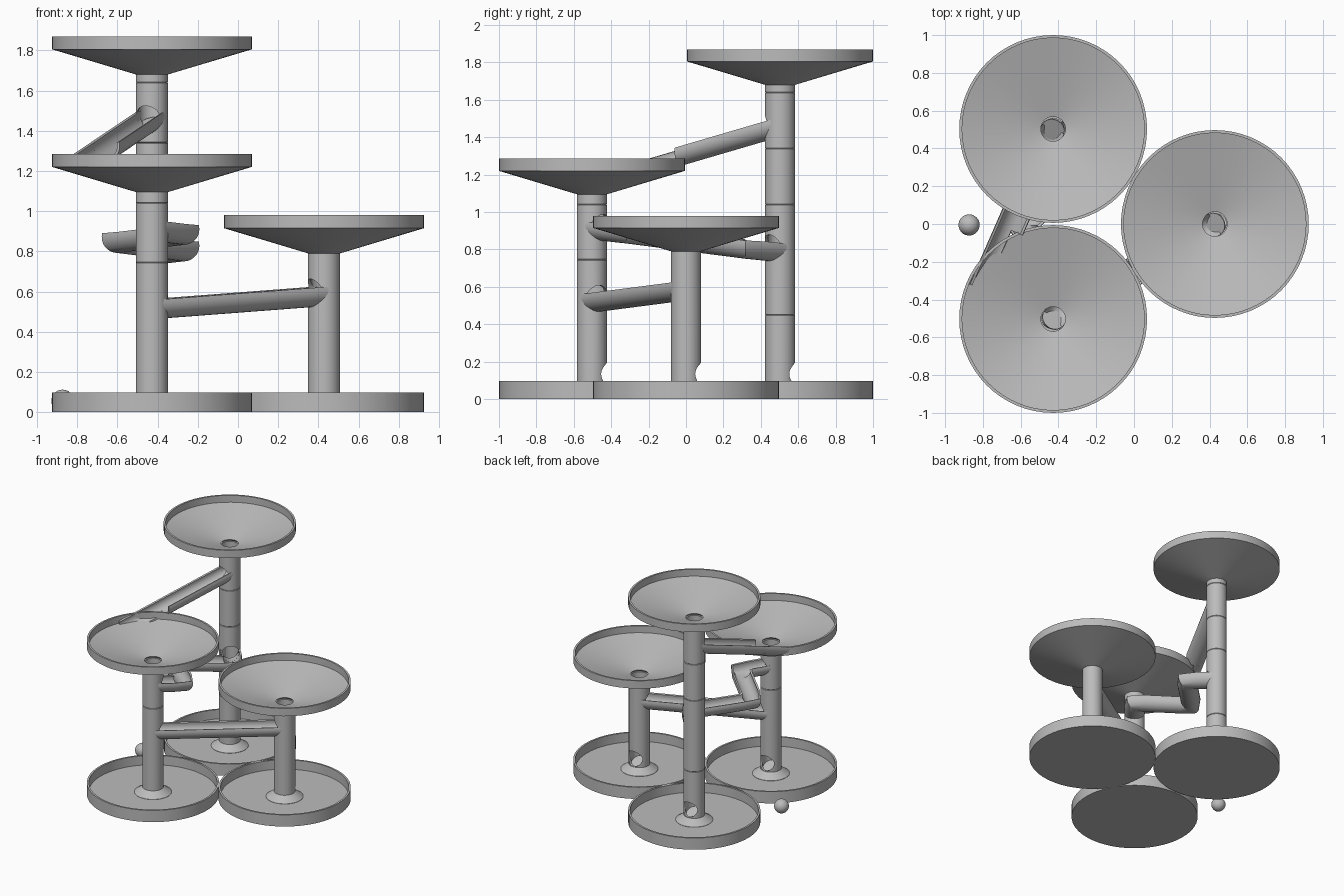
import bpy, bmesh, math
from mathutils import Vector

cube = bpy.data.objects.get("Cube")
if cube:
    bpy.data.objects.remove(cube, do_unlink=True)

grey = bpy.data.materials.new("plain grey")
grey.use_nodes = True
grey.diffuse_color = (0.5, 0.5, 0.5, 1)
grey.node_tree.nodes["Principled BSDF"].inputs["Base Color"].default_value = (0.5, 0.5, 0.5, 1)

R = 0.497          # tray radius
PIPE, BORE = 0.08, 0.065
UP = Vector((0, 0, 1))


def make(name, bm, location=(0, 0, 0)):
    bmesh.ops.recalc_face_normals(bm, faces=bm.faces)
    mesh = bpy.data.meshes.new(name)
    bm.to_mesh(mesh)
    bm.free()
    mesh.materials.append(grey)
    obj = bpy.data.objects.new(name, mesh)
    obj.location = location
    bpy.context.collection.objects.link(obj)
    return obj


def activate(obj):
    bpy.ops.object.select_all(action='DESELECT')
    obj.select_set(True)
    bpy.context.view_layer.objects.active = obj


def smooth(obj):
    activate(obj)
    bpy.ops.object.shade_smooth_by_angle(angle=math.radians(30))


def lathe(name, profile, location, closed=True, steps=64):
    bm = bmesh.new()
    verts = [bm.verts.new((r, 0, z)) for r, z in profile]
    pairs = list(zip(verts, verts[1:]))
    if closed:
        pairs.append((verts[-1], verts[0]))
    edges = [bm.edges.new(p) for p in pairs]
    bmesh.ops.spin(bm, geom=verts + edges, cent=(0, 0, 0), axis=UP,
                   angle=math.tau, steps=steps)
    bmesh.ops.remove_doubles(bm, verts=bm.verts, dist=0.0002)
    return make(name, bm, location)


def cylinder(name, start, direction, radius, length):
    """Solid cylinder that begins at start and runs along direction."""
    bm = bmesh.new()
    bmesh.ops.create_cone(bm, cap_ends=True, segments=32, radius1=radius,
                          radius2=radius, depth=length)
    obj = make(name, bm)
    d = Vector(direction).normalized()
    obj.rotation_mode = 'QUATERNION'
    obj.rotation_quaternion = d.to_track_quat('Z', 'Y')
    obj.location = Vector(start) + d * length / 2
    return obj


def drill(obj, start, direction):
    """Round side opening through one wall of a hollow column."""
    cutter = cylinder("cutter", start, direction, BORE - 0.002, 0.2)
    cutter.hide_render = True
    mod = obj.modifiers.new("opening", 'BOOLEAN')
    mod.operation, mod.solver, mod.object = 'DIFFERENCE', 'EXACT', cutter
    activate(obj)
    bpy.ops.object.modifier_apply(modifier=mod.name)
    bpy.data.objects.remove(cutter, do_unlink=True)


def chute(name, path, a0=-195, a1=15, floor=None):
    """Open-topped gutter swept along a path, with chamfered corners."""
    pts = [Vector(p) for p in path]
    n = 16
    arc = [math.radians(a0 + (a1 - a0) * i / n) for i in range(n + 1)]
    section = [(0.078 * math.cos(a), 0.078 * math.sin(a)) for a in arc]
    section += [(0.064 * math.cos(a), 0.064 * math.sin(a)) for a in reversed(arc)]

    def side_of(a, b):
        return (b - a).cross(UP).normalized()

    frames = []
    for i, p in enumerate(pts):
        if i == 0:
            frames.append((p, side_of(p, pts[1]), 0))
        elif i == len(pts) - 1:
            frames.append((p, side_of(pts[-2], p), 0))
        else:
            s0, s1 = side_of(pts[i - 1], p), side_of(p, pts[i + 1])
            d0, d1 = (p - pts[i - 1]).normalized(), (pts[i + 1] - p).normalized()
            inner = 1 if s0.dot(d1) > 0 else -1
            frames.append((p - d0 * 0.085, s0, 0))
            frames.append((p, (s0 + s1).normalized(), inner))
            frames.append((p + d1 * 0.085, s1, 0))
    bm = bmesh.new()
    rings = []
    for p, s, inner in frames:
        ring = []
        for u, v in section:
            k = 1.4 if u * inner > 0 else 1.0
            ring.append(bm.verts.new(p + s * u * k + UP * v))
        rings.append(ring)
    m = len(section)
    for a, b in zip(rings, rings[1:]):
        for j in range(m):
            bm.faces.new((a[j], a[(j + 1) % m], b[(j + 1) % m], b[j]))
    for ring in (rings[0], rings[-1]):
        for j in range(n):
            bm.faces.new((ring[j], ring[j + 1], ring[m - 2 - j], ring[m - 1 - j]))
    if floor is not None:
        bmesh.ops.bisect_plane(bm, geom=bm.verts[:] + bm.edges[:] + bm.faces[:],
                               plane_co=(0, 0, floor), plane_no=UP, clear_inner=True)
    smooth(make(name, bm))


def deflector(name, centre, direction):
    """Slanted disc inside a column that turns the ball outwards."""
    d = Vector(direction)
    d.z = 0
    smooth(cylinder(name, centre, d.normalized() * 0.6 + UP, 0.062, 0.008))


# Gutter paths between the three towers
A, B, C = Vector((-0.428, 0.503, 0)), Vector((-0.428, -0.503, 0)), Vector((0.428, 0, 0))
upper = [A + UP * 1.48, Vector((-0.66, -0.03, 1.324)), Vector((-0.80, -0.35, 1.23))]
zigzag = [B + UP * 0.93, Vector((-0.27, -0.32, 0.91)), Vector((-0.60, -0.01, 0.87)),
          Vector((-0.27, 0.32, 0.828)), A + UP * 0.81]
lower = [C + UP * 0.605, B + UP * 0.54]

# Tower: name, position, top height, seam heights, openings (point, next point)
towers = [
    ("tall", A, 1.87, (0.45, 1.04, 1.34, 1.64), [upper[:2], zigzag[:-3:-1]]),
    ("middle", B, 1.285, (0.745, 1.04), [zigzag[:2], lower[::-1]]),
    ("short", C, 0.98, (), [lower]),
]
for name, pos, top, seams, openings in towers:
    # Base tray with raised rim
    smooth(lathe(name + "_base_tray", [(0, 0), (R, 0), (R, 0.097), (R - 0.015, 0.097),
                                       (R - 0.015, 0.02), (0, 0.02)], pos, closed=False))
    # Funnel
    neck, brim = top - 0.19, top - 0.065
    smooth(lathe(name + "_funnel", [(PIPE, neck), (R, brim), (R, top), (R - 0.015, top),
                                    (R - 0.015, brim + 0.008), (BORE, neck + 0.018)], pos))
    # Hollow column with flared foot and fine seams
    profile = [(BORE, 0.01), (0.14, 0.01), (0.14, 0.022), (PIPE, 0.065)]
    for z in seams:
        profile += [(PIPE, z - 0.003), (PIPE - 0.003, z), (PIPE, z + 0.003)]
    profile += [(PIPE, neck + 0.003), (BORE, neck + 0.003)]
    column = lathe(name + "_column", profile, pos, steps=48)
    for start, nxt in openings:
        drill(column, start, nxt - start)
    drill(column, pos + UP * 0.14, (0, 1, -0.12))
    smooth(column)
    deflector(name + "_foot_ramp", pos + UP * 0.07, (0, 1, 0))

# Gutters; the upper one opens sideways over the middle funnel
chute("upper_chute", upper[:2])
chute("upper_chute_lip", upper[1:], a0=-100, floor=1.222)
chute("zigzag_chute", zigzag)
chute("lower_chute", lower)
for name, path in (("upper", upper), ("zigzag", zigzag), ("lower", lower)):
    deflector(name + "_deflector", path[0] - UP * 0.05, path[1] - path[0])

# Ball
bm = bmesh.new()
bmesh.ops.create_uvsphere(bm, u_segments=32, v_segments=16, radius=0.056)
smooth(make("ball", bm, (-0.873, -0.005, 0.056)))
